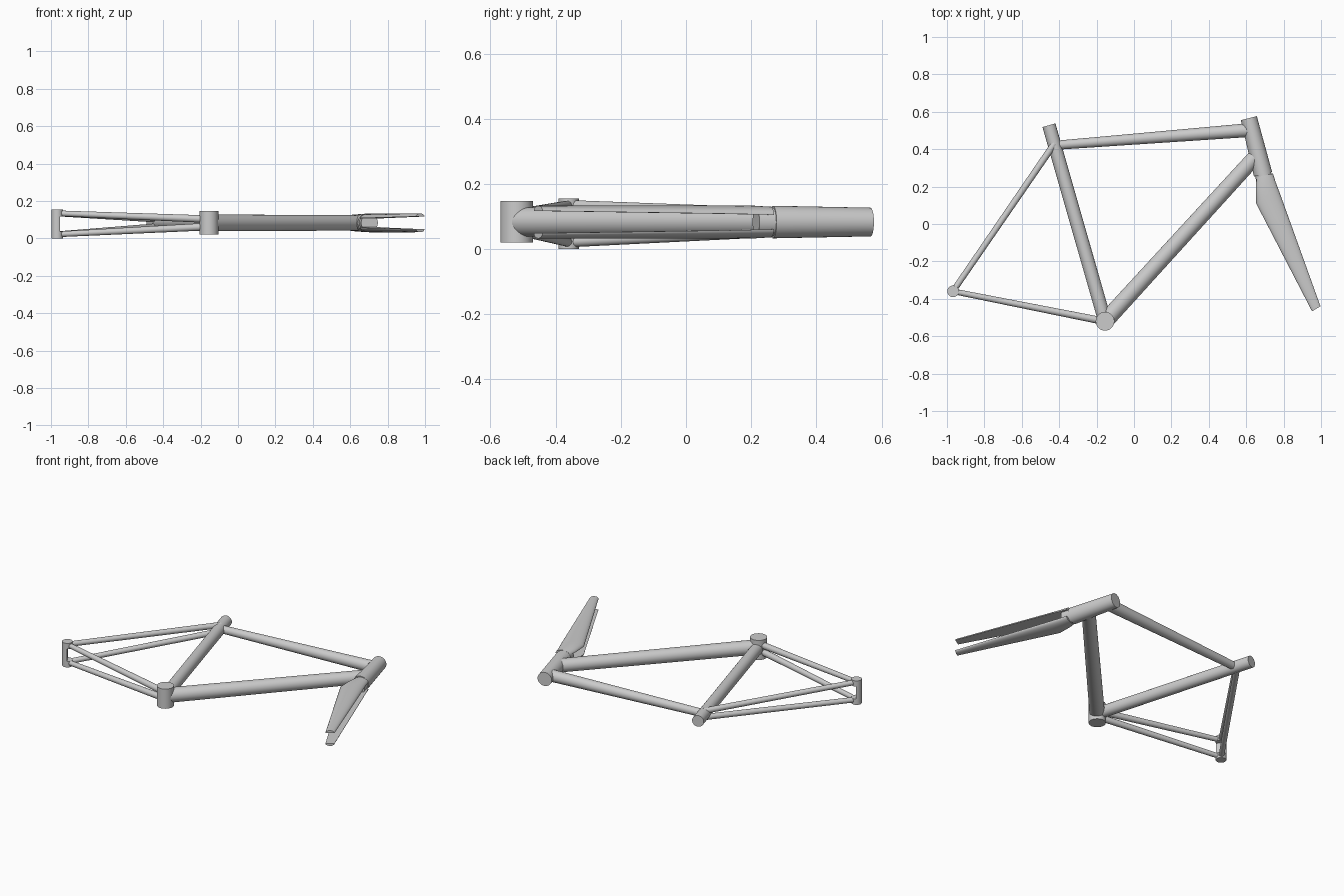
import bpy, bmesh
from math import pi, sin, cos, radians
from mathutils import Vector

if "Cube" in bpy.data.objects:
    bpy.data.objects.remove(bpy.data.objects["Cube"])

ZC = 0.083  # centre plane of the frame


def finish(name, bm):
    bmesh.ops.recalc_face_normals(bm, faces=bm.faces[:])
    me = bpy.data.meshes.new(name)
    bm.to_mesh(me)
    bm.free()
    ob = bpy.data.objects.new(name, me)
    bpy.context.collection.objects.link(ob)
    bpy.ops.object.select_all(action='DESELECT')
    bpy.context.view_layer.objects.active = ob
    ob.select_set(True)
    bpy.ops.object.shade_smooth_by_angle(angle=radians(35))
    return ob


def loft(name, rings):
    """Capped skin through a list of equal-length point rings."""
    bm = bmesh.new()
    vs = [[bm.verts.new(p) for p in ring] for ring in rings]
    n = len(vs[0])
    for a, b in zip(vs, vs[1:]):
        for i in range(n):
            j = (i + 1) % n
            bm.faces.new((a[i], a[j], b[j], b[i]))
    bm.faces.new(vs[0])
    bm.faces.new(vs[-1])
    return finish(name, bm)


def tube(name, a, b, r1, r2=None, n=32):
    a, b = Vector(a), Vector(b)
    d = (b - a).normalized()
    u = d.orthogonal().normalized()
    v = d.cross(u)
    rings = []
    for p, r in ((a, r1), (b, r2 or r1)):
        rings.append([p + r * (u * cos(2 * pi * i / n) + v * sin(2 * pi * i / n))
                      for i in range(n)])
    return loft(name, rings)


# Main triangle
tube("bottom_bracket", (-0.155, -0.52, 0.02), (-0.155, -0.52, 0.147), 0.05)
tube("seat_tube", (-0.155, -0.52, ZC), (-0.455, 0.528, ZC), 0.036)
tube("top_tube", (-0.43, 0.42, ZC), (0.63, 0.503, ZC), 0.024, 0.037)
tube("down_tube", (-0.155, -0.52, ZC), (0.645, 0.355, ZC), 0.045, 0.041)
tube("head_tube", (0.614, 0.566, ZC), (0.69, 0.266, ZC), 0.044, 0.05)

# Rear stays, one pair on each side
AX, AY = -0.967, -0.36
for s, side in ((1, "left"), (-1, "right")):
    tube(f"chain_stay_{side}", (AX + 0.01, AY - 0.002, 0.078 + s * 0.056),
         (-0.16, -0.52, ZC + s * 0.02), 0.015, 0.02)
    tube(f"seat_stay_{side}", (AX + 0.006, AY + 0.01, 0.078 + s * 0.056),
         (-0.425, 0.43, ZC + s * 0.02), 0.016, 0.018)
    z0 = 0.0775 + s * 0.0775
    tube(f"dropout_{side}", (AX, AY, z0), (AX, AY, z0 - s * 0.037), 0.031)

# Half-round bridge between the dropouts, open towards the wheel
angles = [radians(30) + pi / 2 + pi * i / 16 for i in range(17)]
loft("axle_bridge", [[Vector((AX + 0.031 * cos(t), AY + 0.031 * sin(t), z))
                      for t in angles] for z in (0.03, 0.125)])

# Fork crown
tube("fork_crown", (0.69, 0.27, ZC), (0.703, 0.215, ZC), 0.044, 0.046)

# Fork blades: rounded outside, flat inside; left point, right point, inner and outer height
SECTIONS = [
    ((0.656, 0.25), (0.743, 0.27), 0.022, 0.047),
    ((0.651, 0.20), (0.757, 0.225), 0.023, 0.05),
    ((0.653, 0.11), (0.785, 0.15), 0.025, 0.051),
    ((0.952, -0.467), (0.997, -0.440), 0.034, 0.050),
]
for s, side in ((1, "left"), (-1, "right")):
    rings = []
    for l, r, zi, zo in SECTIONS:
        c = (Vector(l) + Vector(r)) / 2
        h = (Vector(r) - Vector(l)) / 2
        ring = []
        for i in range(17):
            t = pi * i / 16
            p = c + h * cos(t)
            ring.append(Vector((p.x, p.y, ZC + s * (zi + (zo - zi) * sin(t)))))
        rings.append(ring)
    loft(f"fork_blade_{side}", rings)
